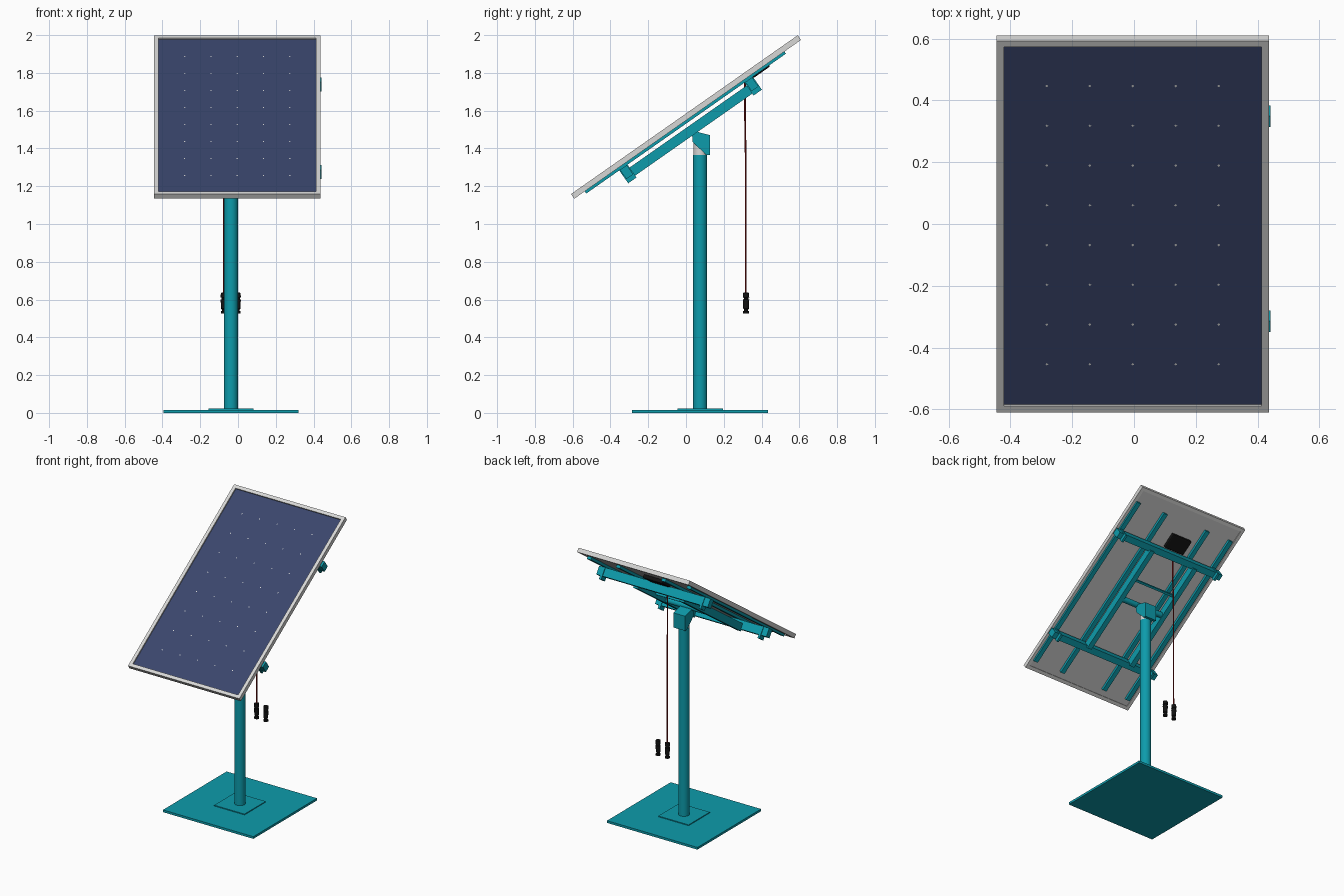
import bpy, bmesh, math
from mathutils import Matrix, Vector

if "Cube" in bpy.data.objects:
    bpy.data.objects.remove(bpy.data.objects["Cube"])


def mat(name, r, g, b):
    m = bpy.data.materials.new(name)
    m.diffuse_color = (r, g, b, 1)
    m.use_nodes = True
    m.node_tree.nodes["Principled BSDF"].inputs["Base Color"].default_value = m.diffuse_color
    return m


TEAL = mat("teal paint", 0.004, 0.33, 0.41)
NAVY = mat("navy cells", 0.042, 0.061, 0.15)
GREY = mat("light grey metal", 0.68, 0.68, 0.67)
BACK = mat("grey backsheet", 0.56, 0.56, 0.56)
BLACK = mat("black plastic", 0.006, 0.006, 0.006)
RED = mat("dark red cable", 0.25, 0.008, 0.008)

# Panel frame of reference: x across, y up the slope, z along the panel normal
TILT = Matrix.Translation((0, 0, 1.5665)) @ Matrix.Rotation(math.radians(35), 4, 'X')
WORLD = Matrix.Identity(4)
PX = -0.037   # post axis
PY = 0.075


def finish(name, bm, material, m=WORLD):
    bm.transform(m)
    bmesh.ops.recalc_face_normals(bm, faces=bm.faces)
    me = bpy.data.meshes.new(name)
    bm.to_mesh(me)
    bm.free()
    me.materials.append(material)
    ob = bpy.data.objects.new(name, me)
    bpy.context.collection.objects.link(ob)
    return ob


def box(name, x, y, z, material, m=WORLD):
    """Box from (min, max) pairs."""
    bm = bmesh.new()
    bmesh.ops.create_cube(bm, size=1)
    for v in bm.verts:
        v.co = [a[0] if c < 0 else a[1] for a, c in zip((x, y, z), v.co)]
    return finish(name, bm, material, m)


def lathe(name, profile, material, m, n=32):
    """Closed turned shape around z from (radius, z) points."""
    bm = bmesh.new()
    rings = [[bm.verts.new((r * math.cos(2 * math.pi * i / n), r * math.sin(2 * math.pi * i / n), z))
              for i in range(n)] for r, z in profile]
    for a, b in zip(rings, rings[1:]):
        for i in range(n):
            bm.faces.new((a[i], a[(i + 1) % n], b[(i + 1) % n], b[i])).smooth = True
    bm.faces.new(rings[0])
    bm.faces.new(rings[-1])
    ob = finish(name, bm, material, m)
    for e in ob.data.edges:
        e.use_edge_sharp = False
    ob.data.set_sharp_from_angle(angle=math.radians(35))
    return ob


# Base plates and post
box("base_plate", (PX - 0.358, PX + 0.358), (PY - 0.36, PY + 0.36), (0, 0.016), TEAL)
box("post_foot", (PX - 0.12, PX + 0.12), (PY - 0.12, PY + 0.12), (0.016, 0.022), TEAL)
at_post = Matrix.Translation((PX, PY, 0))
lathe("post", [(0.037, 0.02), (0.037, 1.365)], TEAL, at_post)
lathe("post_collar", [(0.036, 1.36), (0.036, 1.44)], GREY, at_post)

# Tilt head: folded bracket on top of the post
side = [(0.032, 1.495), (0.128, 1.470), (0.128, 1.365), (0.108, 1.365), (0.034, 1.435)]
bm = bmesh.new()
face = bm.faces.new([bm.verts.new((PX - 0.046, y, z)) for y, z in side])
ext = bmesh.ops.extrude_face_region(bm, geom=[face])
bmesh.ops.translate(bm, vec=(0.092, 0, 0), verts=[g for g in ext['geom'] if isinstance(g, bmesh.types.BMVert)])
finish("tilt_head", bm, TEAL)

# Panel: frame, cells, back sheet
X0, X1, L, B, T = -0.445, 0.437, 0.733, 0.024, 0.015
box("frame_left", (X0, X0 + B), (-L, L), (-T, T), GREY, TILT)
box("frame_right", (X1 - B, X1), (-L, L), (-T, T), GREY, TILT)
for s, label in ((-1, "bottom"), (1, "top")):
    box("frame_" + label, (X0 + B, X1 - B), tuple(sorted((s * (L - B), s * L))), (-T, T), GREY, TILT)
box("solar_cells", (X0 + B, X1 - B), (B - L, L - B), (0, 0.006), NAVY, TILT)
box("back_sheet", (X0 + B, X1 - B), (B - L, L - B), (-0.010, 0), BACK, TILT)

# Tiny light diamonds where cell corners meet
bm = bmesh.new()
for i in range(-2, 3):
    for j in range(8):
        cx, cy, r = -0.004 + 0.139 * i, (j - 3.5) * 0.157, 0.005
        bm.faces.new([bm.verts.new((cx + r * a, cy + r * b, 0.0066))
                      for a, b in ((1, 0), (0, 1), (-1, 0), (0, -1))])
finish("cell_corner_marks", bm, GREY, TILT)

# Long stringers against the panel back
VC = -0.02
for k, x in enumerate((-0.39, -0.19, 0.17, 0.40)):
    box(f"stringer_{k + 1}", (x - 0.016, x + 0.016), (VC - 0.645, VC + 0.645), (-0.029, -0.009), TEAL, TILT)

# Cross rails with end clips
for s, label in ((-1, "lower"), (1, "upper")):
    v = VC + s * 0.405
    box(label + "_rail", (-0.44, 0.442), (v - 0.022, v + 0.022), (-0.088, -0.029), TEAL, TILT)
    for x in (-0.39, 0.40):
        box(label + "_rail_clip", (x - 0.008, x + 0.008), (v - 0.027, v + 0.027), (-0.112, -0.022), TEAL, TILT)

# Subframe beams, axle and thin tie bar
for s, label in ((-1, "left"), (1, "right")):
    x = PX + s * 0.183
    box(label + "_beam", (x - 0.018, x + 0.018), (VC - 0.395, VC + 0.395), (-0.100, -0.048), TEAL, TILT)
axle = TILT @ Matrix.Translation((PX, VC + 0.005, -0.078)) @ Matrix.Rotation(math.pi / 2, 4, 'Y')
lathe("tilt_axle", [(0.02, -0.18), (0.02, 0.18)], TEAL, axle, 24)
box("tie_bar", (PX - 0.18, PX + 0.18), (0.130, 0.144), (-0.080, -0.060), TEAL, TILT)

# Junction box
jb = box("junction_box", (-0.125, 0.035), (0.41, 0.52), (-0.036, -0.008), BLACK, TILT)
bv = jb.modifiers.new("bevel", 'BEVEL')
bv.width = 0.008
bv.segments = 2

# Cable from the junction box
cu = bpy.data.curves.new("cable", 'CURVE')
cu.dimensions = '3D'
cu.bevel_depth = 0.0045
cu.bevel_resolution = 2
cu.use_fill_caps = True
pts = [(-0.07, 0.312, 1.77), (-0.072, 0.312, 1.60), (-0.074, 0.316, 1.35), (-0.074, 0.317, 0.63)]
sp = cu.splines.new('POLY')
sp.points.add(len(pts) - 1)
for p, c in zip(sp.points, pts):
    p.co = (*c, 1)
cu.materials.append(RED)
bpy.context.collection.objects.link(bpy.data.objects.new("cable", cu))

# Plug connectors hanging at the cable end
plug = [(0.012, 0.525), (0.016, 0.527), (0.016, 0.538), (0.011, 0.540), (0.011, 0.548), (0.015, 0.552),
        (0.017, 0.600), (0.012, 0.602), (0.012, 0.609), (0.017, 0.611), (0.016, 0.635), (0.008, 0.638)]
for x, label in ((-0.075, "left"), (-0.002, "right")):
    lathe(label + "_connector", plug, BLACK, Matrix.Translation((x, 0.318, 0)), 16)
